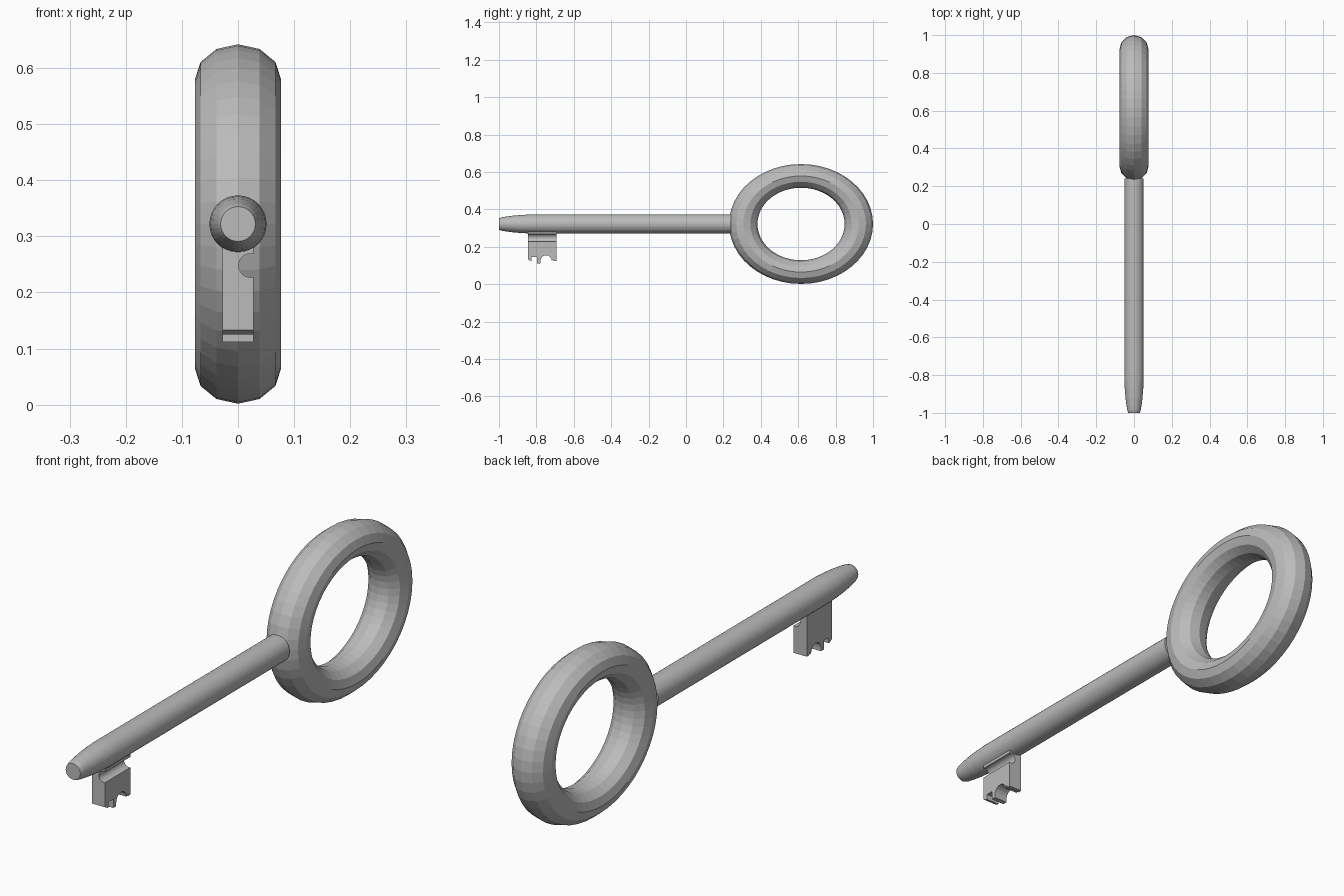
import bpy, bmesh, math
from mathutils import Vector

if "Cube" in bpy.data.objects:
    bpy.data.objects.remove(bpy.data.objects["Cube"])

ZC = 0.322          # height of the key axis
metal = bpy.data.materials.new("grey metal")
metal.diffuse_color = (0.5, 0.5, 0.5, 1)
metal.use_nodes = True
metal.node_tree.nodes["Principled BSDF"].inputs["Base Color"].default_value = metal.diffuse_color


def finish(name, bm):
    bmesh.ops.recalc_face_normals(bm, faces=bm.faces)
    me = bpy.data.meshes.new(name)
    bm.to_mesh(me)
    bm.free()
    me.materials.append(metal)
    ob = bpy.data.objects.new(name, me)
    bpy.context.collection.objects.link(ob)
    return ob


def bridge(bm, a, b):
    n = len(a)
    for i in range(n):
        j = (i + 1) % n
        bm.faces.new((a[i], a[j], b[j], b[i]))


def lathe_y(name, profile, z, x=0.0, sides=32):
    """Closed round bar along y from (y, radius) pairs."""
    bm = bmesh.new()
    rings = []
    for y, r in profile:
        rings.append([bm.verts.new((x + r * math.cos(t), y, z + r * math.sin(t)))
                      for t in (2 * math.pi * i / sides for i in range(sides))])
    for a, b in zip(rings, rings[1:]):
        bridge(bm, a, b)
    bm.faces.new(rings[0])
    bm.faces.new(rings[-1])
    return finish(name, bm)


# Oval bow: a 48 x 12 torus squashed in height
bm = bmesh.new()
rings = []
for i in range(48):
    u = 2 * math.pi * i / 48
    ring = []
    for j in range(12):
        v = 2 * math.pi * j / 12
        r = 0.309 + 0.076 * math.cos(v)
        ring.append(bm.verts.new((0.077 * math.sin(v), 0.615 + r * math.cos(u),
                                  ZC + 0.832 * r * math.sin(u))))
    rings.append(ring)
for i in range(48):
    bridge(bm, rings[i], rings[(i + 1) % 48])
finish("bow_ring", bm)

# Shaft with rounded taper to a flat tip
lathe_y("shaft", [(-1.0, 0.031), (-0.985, 0.036), (-0.96, 0.040), (-0.92, 0.045),
                  (-0.87, 0.049), (-0.82, 0.051), (0.24, 0.051)], ZC)

# Bit: toothed side profile (y, z), extruded across x
arc = [(-0.748 + 0.030 * math.cos(t), 0.126 + 0.029 * math.sin(t))
       for t in (math.pi * (1 - k / 8) for k in range(9))]
profile = [(-0.845, 0.29), (-0.845, 0.133), (-0.830, 0.125), (-0.825, 0.125),
           (-0.825, 0.146), (-0.796, 0.146), (-0.796, 0.112), (-0.778, 0.112)]
profile += arc + [(-0.715, 0.126), (-0.715, 0.133), (-0.708, 0.133),
                  (-0.708, 0.124), (-0.692, 0.124), (-0.692, 0.29)]
bm = bmesh.new()
face = bm.faces.new([bm.verts.new((-0.028, y, z)) for y, z in profile])
ext = bmesh.ops.extrude_face_region(bm, geom=[face])
bmesh.ops.translate(bm, vec=Vector((0.056, 0, 0)),
                    verts=[g for g in ext["geom"] if isinstance(g, bmesh.types.BMVert)])
bit = finish("key_bit", bm)

# Round groove along the bit's right side
cutter = lathe_y("groove_cutter", [(-0.9, 0.021), (-0.64, 0.021)], 0.248, x=0.022, sides=24)
cutter.hide_render = True
cutter.hide_set(True)
mod = bit.modifiers.new("groove", "BOOLEAN")
mod.object = cutter
mod.operation = "DIFFERENCE"
mod.solver = "EXACT"
